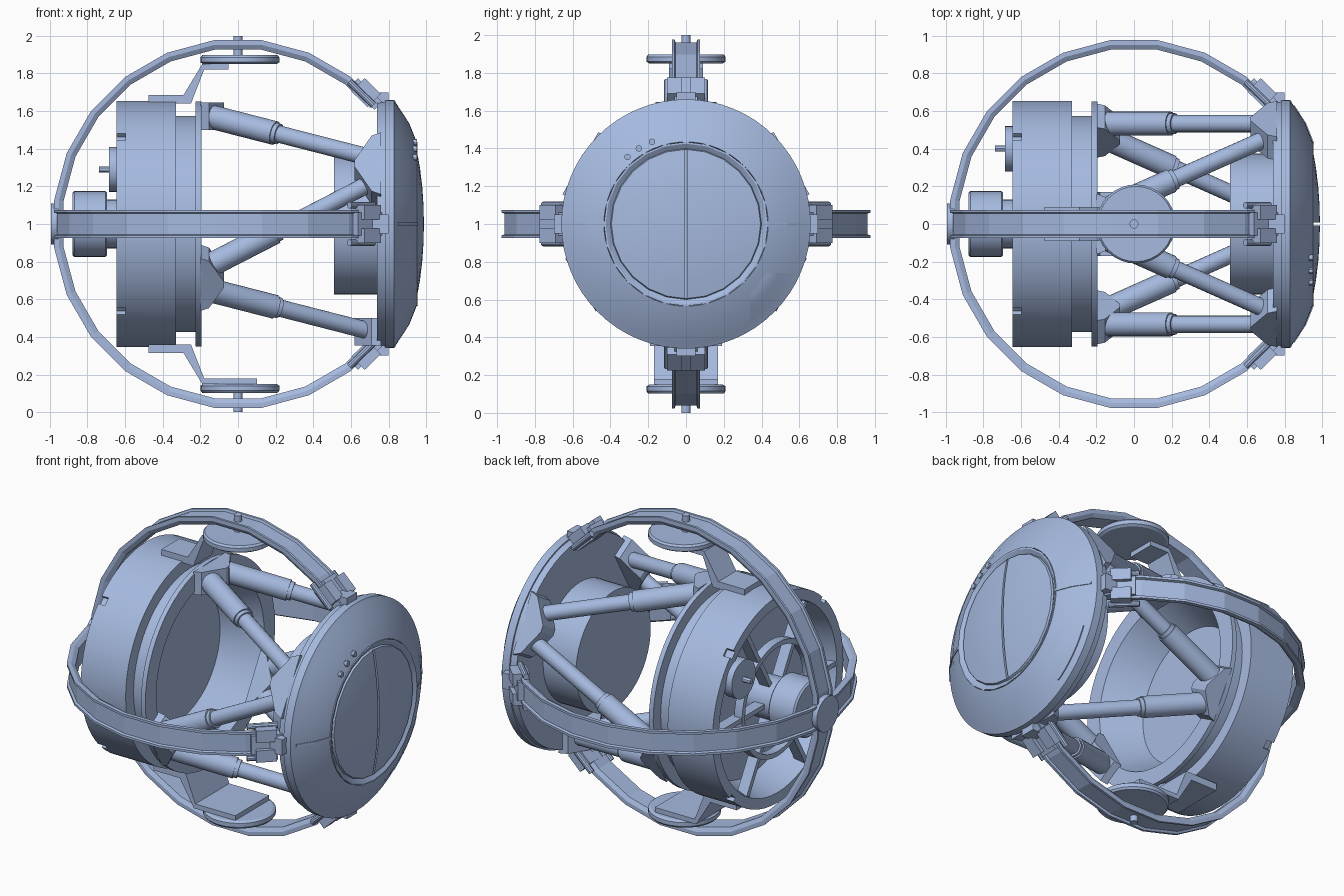
import bpy, bmesh, math
from math import radians as rad, sin, cos, sqrt
from mathutils import Matrix, Vector

if "Cube" in bpy.data.objects:
    bpy.data.objects.remove(bpy.data.objects["Cube"])

paint = bpy.data.materials.new("light_steel_blue")
paint.diffuse_color = (0.38, 0.49, 0.74, 1)
paint.use_nodes = True
paint.node_tree.nodes["Principled BSDF"].inputs["Base Color"].default_value = paint.diffuse_color
C = Matrix.Translation((0, 0, 1))


def frame(deg):
    """x along the main axis, z radial, turned about the main axis."""
    return C @ Matrix.Rotation(rad(deg), 4, 'X')


def finish(name, bm, m, angle):
    bmesh.ops.recalc_face_normals(bm, faces=bm.faces)
    me = bpy.data.meshes.new(name)
    bm.to_mesh(me)
    bm.free()
    me.transform(m)
    ob = bpy.data.objects.new(name, me)
    bpy.context.collection.objects.link(ob)
    me.materials.append(paint)
    if angle:
        bpy.ops.object.select_all(action='DESELECT')
        ob.select_set(True)
        bpy.context.view_layer.objects.active = ob
        bpy.ops.object.shade_smooth_by_angle(angle=rad(angle))
    return ob


def lathe(name, prof, seg=48, m=C, closed=False):
    """Spin an (x, r) profile about the x axis."""
    bm = bmesh.new()
    vs = [bm.verts.new((x, 0, r)) for x, r in prof]
    es = [bm.edges.new(p) for p in zip(vs, vs[1:])]
    if closed:
        es.append(bm.edges.new((vs[-1], vs[0])))
    bmesh.ops.spin(bm, geom=vs + es, cent=(0, 0, 0), axis=(1, 0, 0),
                   angle=2 * math.pi, steps=seg)
    bmesh.ops.remove_doubles(bm, verts=bm.verts, dist=1e-4)
    return finish(name, bm, m, 30)


def loft(name, rings, m=C, angle=0):
    """Skin a row of equal closed sections and cap the ends."""
    bm = bmesh.new()
    rows = [[bm.verts.new(p) for p in ring] for ring in rings]
    for a, b in zip(rows, rows[1:]):
        for i in range(len(a)):
            j = (i + 1) % len(a)
            bm.faces.new((a[i], a[j], b[j], b[i]))
    bm.faces.new(rows[0])
    bm.faces.new(rows[-1])
    return finish(name, bm, m, angle)


def box(name, lo, hi, m=C):
    return loft(name, [[(lo[0], lo[1], z), (hi[0], lo[1], z), (hi[0], hi[1], z), (lo[0], hi[1], z)]
                       for z in (lo[2], hi[2])], m)


def rod(name, p, q, r, seg=20):
    p, q = Vector(p), Vector(q)
    d = q - p
    m = Matrix.Translation(p) @ d.to_track_quat('X', 'Z').to_matrix().to_4x4()
    return lathe(name, [(0, 0), (0, r), (d.length, r), (d.length, 0)], seg, m)


def cut(ob, cutter):
    mod = ob.modifiers.new("cut", 'BOOLEAN')
    mod.operation = 'DIFFERENCE'
    mod.solver = 'EXACT'
    mod.object = cutter
    bpy.context.view_layer.objects.active = ob
    bpy.ops.object.modifier_apply(modifier=mod.name)
    bpy.data.objects.remove(cutter)


# two crossed cage rings, 24-sided, open towards the front dish
section = [(.935, -.06), (.96, -.075), (.985, -.075), (.985, -.06), (.97, -.055),
           (.97, .055), (.985, .06), (.985, .075), (.96, .075), (.935, .06)]
steps = [(46, .992)] + [(52.5 + 15 * i, 1) for i in range(18)] + [(314, .992)]
for name, turn in (("vertical_ring", 0), ("horizontal_ring", 90)):
    loft(name, [[(k * r * cos(rad(t)), w, k * r * sin(rad(t))) for r, w in section]
                for t, k in steps], frame(turn))
lathe("rear_hub", [(-.995, 0), (-.995, .11), (-.955, .11), (-.955, 0)], 24)

# clamps that join the ring ends to the dish
for turn in (0, 90, 180, 270):
    m = frame(turn) @ Matrix.Rotation(rad(-46), 4, 'Y')
    for s in (-1, 1):
        y0, y1 = sorted((s * .025, s * .1))
        box("clamp_jaw", (.925, y0, -.065), (1.025, y1, .055), m)
        rod("clamp_pin", m @ Vector((.955, s * .1, -.08)), m @ Vector((.955, s * .1, .1)), .018, 10)
    box("clamp_core", (.94, -.06, -.1), (1.0, .06, .08), m)
    box("clamp_foot", (.70, -.05, .62), (.80, .05, .70), frame(turn))

# rear drum, hollow on both sides
drum = lathe("drum", [(-.42, 0), (-.42, .42), (-.195, .54), (-.195, .65), (-.225, .65),
                      (-.225, .575), (-.33, .575), (-.33, .655), (-.645, .655),
                      (-.645, .59), (-.45, .53), (-.45, 0)], 64)
for a in (45, 135, 225, 315):
    cut(drum, loft("notch_cutter", [[(-.7, y, .63), (-.59, y, .63), (-.61, y, .7), (-.7, y, .7)]
                                    for y in (-.025, .025)], frame(a)))

# rear motor, spokes, hoop and small wheel
lathe("motor", [(-.88, 0), (-.88, .165), (-.87, .175), (-.705, .175), (-.695, .165),
                (-.695, .13), (-.44, .13), (-.44, 0)], 32)
for a in range(0, 360, 60):
    box("spoke", (-.64, -.015, .1), (-.57, .015, .585), frame(a + 30))
lathe("spoke_hoop", [(-.645, .33), (-.645, .36), (-.59, .36), (-.59, .33)], 40, closed=True)
rod("wheel", (-.685, .4, 1.29), (-.62, .4, 1.29), .12, 28)
rod("wheel_axle", (-.74, .4, 1.29), (-.68, .4, 1.29), .016, 12)

# pivot pins and discs at top and bottom, with cranked brackets to the drum
for s, half, tip, name in ((1, .09, -.05, "top"), (-1, .17, .1, "bottom")):
    rod(name + "_pin", (0, 0, 1 + s * .85), (0, 0, 1 + s * 1.0), .024, 14)
    m = Matrix.Translation((.01, 0, 1)) @ Matrix.Rotation(rad(-90 * s), 4, 'Y')
    lathe(name + "_disc", [(.85, 0), (.85, .195), (.86, .21), (.885, .21), (.897, .2), (.897, 0)], 32, m)
    shape = [(-.475, .64), (-.475, .685), (-.29, .685), (-.19, .85), (tip, .85),
             (tip, .82), (-.18, .82), (-.25, .64)]
    loft(name + "_bracket", [[(x, y, s * z) for x, z in shape] for y in (-half, half)])

# six telescopic struts between three drum mounts and three dish mounts
wedge = [(0, -.19), (.05, -.17), (.14, -.02), (.14, .02), (.05, .17), (0, .19)]
for base in (0, 120, 240):
    loft("drum_mount", [[(-.2 + .9 * x, .85 * y, z) for x, y in wedge] for z in (.5, .645)], frame(base))
    loft("dish_mount", [[(.76 - x, y, z) for x, y in wedge] for z in (.5, .645)], frame(base + 60))
    for s in (-1, 1):
        p = frame(base + s * 8) @ Vector((-.14, 0, .575))
        q = frame(base + s * 52) @ Vector((.7, 0, .575))
        rod("strut_sleeve", p, p.lerp(q, .4), .064)
        rod("strut_collar", p.lerp(q, .4), p.lerp(q, .425), .056)
        rod("strut_piston", p.lerp(q, .38), q, .046)

# front dish with rear boss
lathe("dish", [(.74, 0), (.74, .645), (.78, .65), (.78, .66), (.83, .66), (.848, .63),
               (.91, .535), (.95, .435), (.9, .42), (.9, 0)], 64)
lathe("dish_boss", [(.51, 0), (.51, .375), (.75, .375), (.75, 0)], 48)

# domed round window with a vertical slit
window = lathe("window", [(.88, 0), (.88, .435), (.955, .435), (.955, .425), (.938, .4),
                          (.95, .395), (.967, .3), (.979, .2), (.986, .1), (.988, 0)], 24)
cut(window, box("slit_cutter", (.93, -.007, -.395), (1.1, .007, .395)))


def cone_x(r):
    """Front surface of the dish at radius r."""
    if r > .535:
        return .91 - (r - .535) * .062 / .095
    return .95 - (r - .435) * .4


# side seams on the dish
for s in (-1, 1):
    loft("side_seam", [[(cone_x(r) + d, s * r, z) for d, z in
                        ((-.01, -.008), (.005, -.008), (.005, .008), (-.01, .008))]
                       for r in (.43, .535, .63)])

# three studs on the upper part of the dish
for y, z in ((-.31, .355), (-.25, .4), (-.18, .435)):
    x = cone_x(sqrt(y * y + z * z))
    rod("stud", (x - .02, y, 1 + z), (x + .015, y, 1 + z), .017, 12)

# shaped access panel low on the dish, a thin plate following the surface
rows = []
for i in range(13):
    z = -.26 - .26 * i / 12
    y0 = .42 - .08 * min(1, (-.26 - z) / .11)
    y1 = sqrt(.625 ** 2 - z * z)
    ys = [y0 + (y1 - y0) * j / 6 for j in range(7)]
    top = [(cone_x(sqrt(y * y + z * z)) + .006, y, z) for y in ys]
    rows.append(top + [(x - .009, y, z) for x, y, z in reversed(top)])
loft("access_panel", rows, angle=30)
